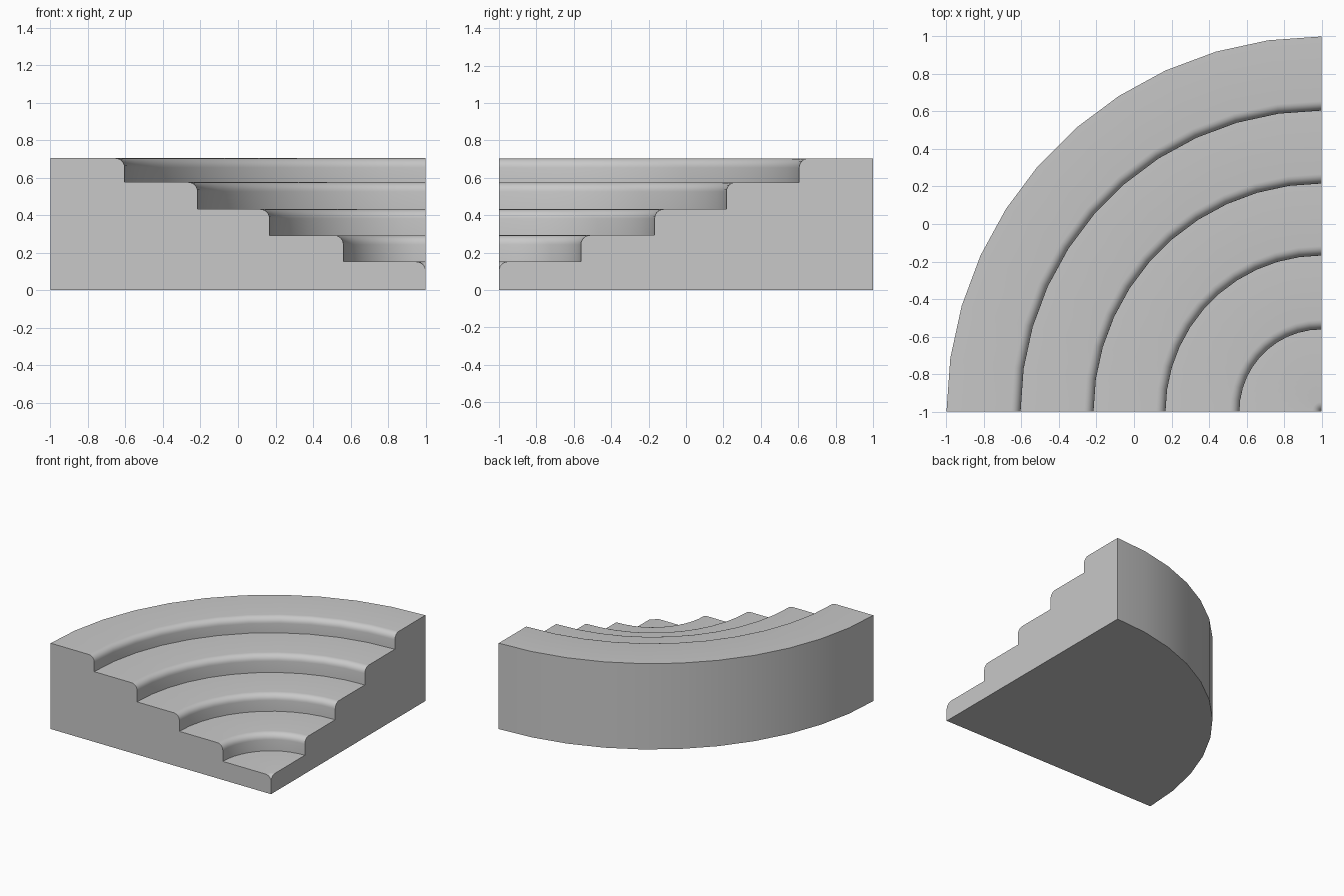
import bpy
import bmesh
from math import sin, cos, pi
from mathutils import Matrix, Vector

cube = bpy.data.objects.get("Cube")
if cube:
    bpy.data.objects.remove(cube, do_unlink=True)

CENTRE = Vector((1, -1, 0))
OUTER = 2.0
SEGMENTS = 11          # facets around the quarter turn
NOSE = 0.05            # rounding of each step edge
NOSE_STEPS = 6

# Each step: riser radius and tread height
STEPS = [(0, 0.152), (0.438, 0.293), (0.832, 0.432), (1.216, 0.576), (1.605, 0.704)]


def stair_profile():
    """Closed outline as (radius, height), from the hub out to the rim."""
    points = [(0, 0)]
    floor = 0
    for radius, top in STEPS:
        if radius:
            points.append((radius, floor))
        for i in range(NOSE_STEPS + 1):
            a = i / NOSE_STEPS * pi / 2
            points.append((radius + NOSE * (1 - cos(a)), top - NOSE * (1 - sin(a))))
        floor = top
    return points + [(OUTER, floor), (OUTER, 0)]


def material(name, colour):
    mat = bpy.data.materials.new(name)
    mat.use_nodes = True
    mat.diffuse_color = colour
    mat.node_tree.nodes["Principled BSDF"].inputs["Base Color"].default_value = colour
    return mat


# Lathe the outline through a quarter turn
bm = bmesh.new()
outline = [CENTRE + Vector((-r, 0, z)) for r, z in stair_profile()]
verts = [bm.verts.new(p) for p in outline]
edges = [bm.edges.new(pair) for pair in zip(verts[1:], verts[2:])]
edges += [bm.edges.new((verts[-1], verts[0]))]
bmesh.ops.spin(bm, geom=verts + edges, cent=CENTRE, axis=(0, 0, 1),
               angle=-pi / 2, steps=SEGMENTS)

# Flat end walls on the two straight sides
turn = Matrix.Rotation(-pi / 2, 4, "Z")
bm.faces.new(verts)
bm.faces.new([bm.verts.new(CENTRE + turn @ (p - CENTRE)) for p in outline])
bmesh.ops.remove_doubles(bm, verts=bm.verts[:], dist=0.0005)
bmesh.ops.recalc_face_normals(bm, faces=bm.faces[:])

mesh = bpy.data.meshes.new("corner_steps")
bm.to_mesh(mesh)
bm.free()
mesh.materials.append(material("plain grey", (0.58, 0.58, 0.58, 1)))

steps = bpy.data.objects.new("corner_steps", mesh)
bpy.context.collection.objects.link(steps)
bpy.ops.object.select_all(action="DESELECT")
steps.select_set(True)
bpy.context.view_layer.objects.active = steps
bpy.ops.object.shade_smooth_by_angle(angle=pi / 6)
